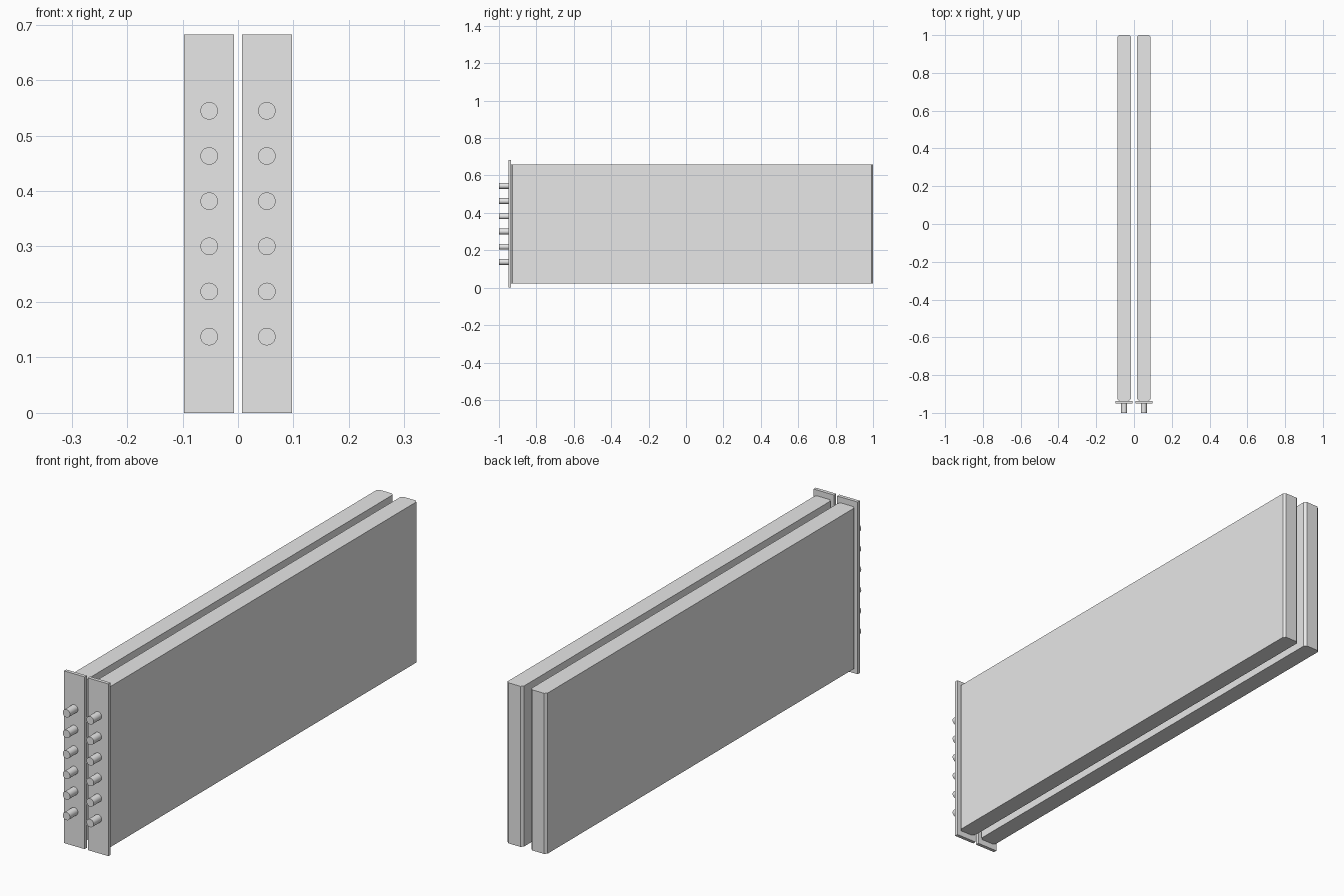
import bpy
import math

cube = bpy.data.objects.get("Cube")
if cube:
    bpy.data.objects.remove(cube, do_unlink=True)

# One plain grey for everything
grey = bpy.data.materials.new("light_grey")
grey.use_nodes = True
colour = (0.8, 0.8, 0.8, 1)
grey.diffuse_color = colour
grey.node_tree.nodes["Principled BSDF"].inputs["Base Color"].default_value = colour

HEIGHT = 0.682
MID = HEIGHT / 2
PLATE_FRONT, PLATE_BACK = -0.95, -0.936


def box(name, x, y0, y1, width, height):
    """Box centred on x and mid height, running from y0 to y1."""
    bpy.ops.mesh.primitive_cube_add(size=1, location=(x, (y0 + y1) / 2, MID))
    ob = bpy.context.object
    ob.name = name
    ob.scale = (width, y1 - y0, height)
    bpy.ops.object.transform_apply(location=False, rotation=False, scale=True)
    ob.data.materials.append(grey)
    return ob


def bevel_upright_edges(ob, width):
    """Chamfer only the vertical edges."""
    weights = ob.data.attributes.new("bevel_weight_edge", "FLOAT", "EDGE")
    for edge in ob.data.edges:
        a, b = (ob.data.vertices[i].co for i in edge.vertices)
        weights.data[edge.index].value = float(abs(a.z - b.z) > 0.1)
    mod = ob.modifiers.new("chamfer", "BEVEL")
    mod.limit_method = "WEIGHT"
    mod.width = width
    mod.segments = 1


def peg(name, x, z):
    """Round peg standing out of the front plate."""
    y0, y1 = -1.0, PLATE_FRONT
    bpy.ops.mesh.primitive_cylinder_add(
        vertices=32, radius=0.0158, depth=y1 - y0,
        location=(x, (y0 + y1) / 2, z), rotation=(math.pi / 2, 0, 0))
    ob = bpy.context.object
    ob.name = name
    ob.data.materials.append(grey)
    bpy.ops.object.shade_smooth_by_angle(angle=math.radians(40))


# Two matching slabs, each with a front plate and a column of six pegs
for side, sign in (("left", 1), ("right", -1)):
    x = sign * 0.052
    slab = box(f"{side}_slab", x, PLATE_BACK, 1.0, 0.071, 0.636)
    bevel_upright_edges(slab, 0.009)
    box(f"{side}_front_plate", x, PLATE_FRONT, PLATE_BACK, 0.09, HEIGHT)
    for i in range(6):
        peg(f"{side}_peg_{i + 1}", x, MID + (i - 2.5) * 0.0814)
